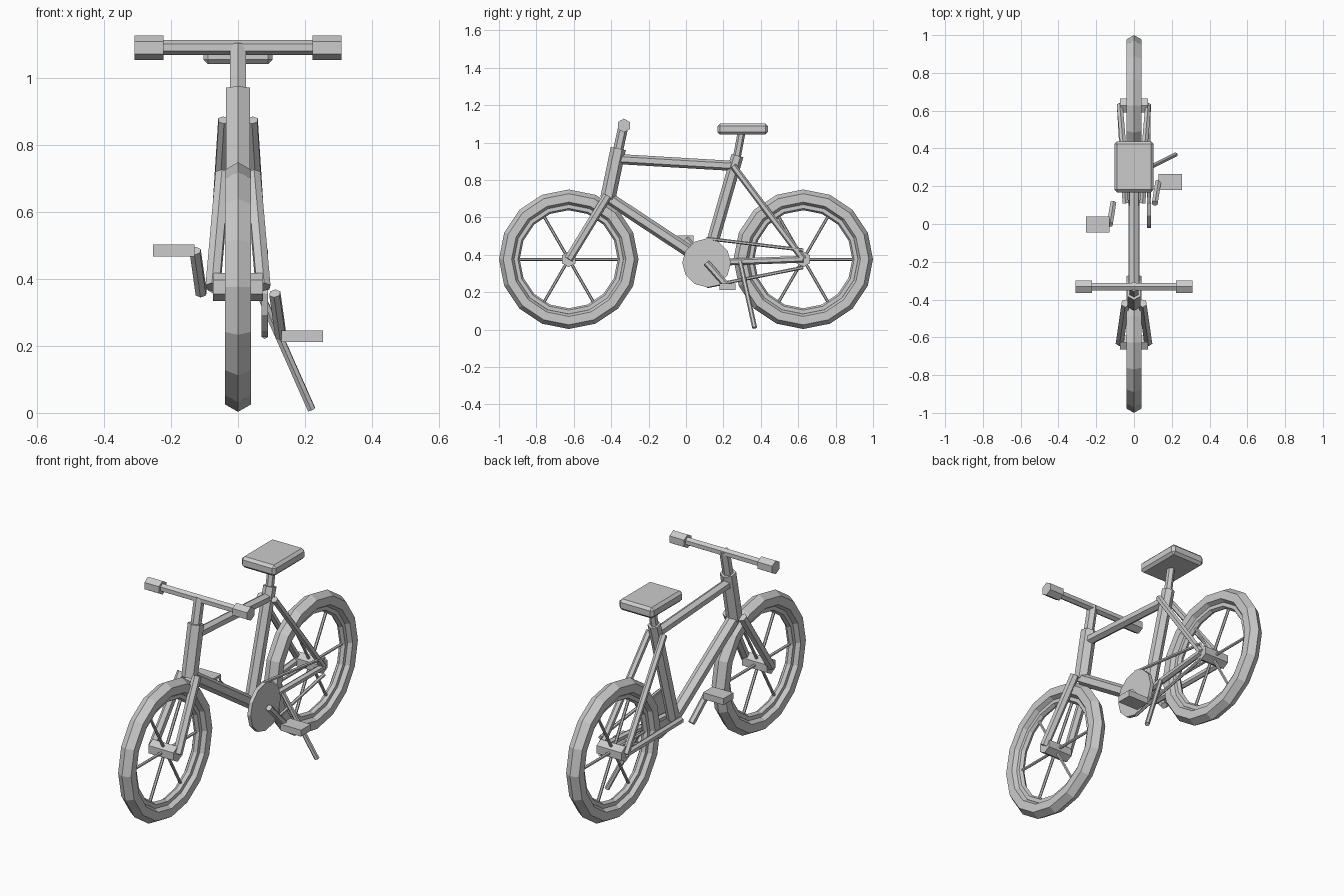
import bpy, bmesh, math
from mathutils import Vector, Matrix

if "Cube" in bpy.data.objects:
    bpy.data.objects.remove(bpy.data.objects["Cube"])


def finish(name, bm):
    mesh = bpy.data.meshes.new(name)
    bm.to_mesh(mesh)
    bm.free()
    obj = bpy.data.objects.new(name, mesh)
    bpy.context.collection.objects.link(obj)
    return obj


def tube(name, a, b, r, sides=6):
    a, b = Vector(a), Vector(b)
    d = b - a
    rot = d.to_track_quat('Z', 'Y').to_matrix().to_4x4()
    bm = bmesh.new()
    bmesh.ops.create_cone(bm, cap_ends=True, segments=sides, radius1=r, radius2=r,
                          depth=d.length, matrix=Matrix.Translation((a + b) / 2) @ rot)
    return finish(name, bm)


def box(name, centre, size, bevel=0):
    bm = bmesh.new()
    bmesh.ops.create_cube(bm, size=1, matrix=Matrix.Translation(centre) @ Matrix.Diagonal((*size, 1)))
    if bevel:
        bmesh.ops.bevel(bm, geom=bm.edges[:], offset=bevel, segments=1, affect='EDGES')
    return finish(name, bm)


def ring(name, centre, major, minor):
    bpy.ops.mesh.primitive_torus_add(location=centre, rotation=(0, math.pi / 2, 0),
                                     major_segments=16, minor_segments=6,
                                     major_radius=major, minor_radius=minor)
    bpy.context.object.name = name


AXLE_Z = 0.376
BB = Vector((0, 0.11, 0.357))       # bottom bracket
SEAT_JOINT = Vector((0, 0.255, 0.875))

# Wheels: tyre, rim, hub and six spokes
for end, y in (("front", -0.627), ("rear", 0.627)):
    c = Vector((0, y, AXLE_Z))
    ring(end + "_tyre", c, 0.328, 0.045)
    ring(end + "_rim", c, 0.282, 0.02)
    tube(end + "_hub", c - Vector((0.075, 0, 0)), c + Vector((0.075, 0, 0)), 0.042)
    for i in range(6):
        t = i * math.pi / 3
        tube(end + "_spoke", c, c + 0.27 * Vector((0, math.cos(t), math.sin(t))), 0.008)

# Main frame
tube("head_tube", (0, -0.418, 0.70), (0, -0.362, 0.968), 0.041)
tube("top_tube", (0, -0.37, 0.912), SEAT_JOINT, 0.027)
tube("down_tube", (0, -0.41, 0.70), BB, 0.033)
tube("seat_tube", BB, (0, 0.275, 0.93), 0.033)

# Paired fork blades and stays
for side, s in (("left", -1), ("right", 1)):
    front, rear = (s * 0.075, -0.627, AXLE_Z), (s * 0.075, 0.627, AXLE_Z)
    tube(side + "_fork_blade", (s * 0.045, -0.42, 0.715), front, 0.024)
    tube(side + "_seat_stay", (s * 0.043, 0.252, 0.875), rear, 0.018)
    tube(side + "_chain_stay", (s * 0.045, BB.y, BB.z), rear, 0.018)

# Stem, handlebar and grips
tube("stem", (0, -0.365, 0.95), (0, -0.332, 1.10), 0.027)
tube("handlebar", (-0.29, -0.332, 1.092), (0.29, -0.332, 1.092), 0.022)
for side, s in (("left", -1), ("right", 1)):
    tube(side + "_grip", (s * 0.222, -0.332, 1.091), (s * 0.31, -0.332, 1.091), 0.037)

# Seat and post
tube("seat_post", (0, 0.268, 0.90), (0, 0.298, 1.06), 0.021)
box("seat", (0, 0.303, 1.072), (0.206, 0.27, 0.06), 0.014)

# Drivetrain
tube("chainring", (0.07, BB.y, BB.z), (0.09, BB.y, BB.z), 0.13, 12)
tube("upper_chain", (0.08, BB.y, 0.487), (0.08, 0.627, 0.425), 0.009)
tube("lower_chain", (0.08, BB.y, 0.23), (0.08, 0.627, 0.332), 0.009)
for side, s in (("left", -1), ("right", 1)):
    tube(side + "_crank", (s * 0.11, BB.y, BB.z),
         (s * 0.128, BB.y + s * 0.112, BB.z - s * 0.127), 0.018)
    box(side + "_pedal", (s * 0.192, BB.y + s * 0.112, BB.z - s * 0.128), (0.125, 0.085, 0.035))

# Kickstand
tube("kickstand", (0.065, 0.29, 0.36), (0.22, 0.367, 0.01), 0.013)
